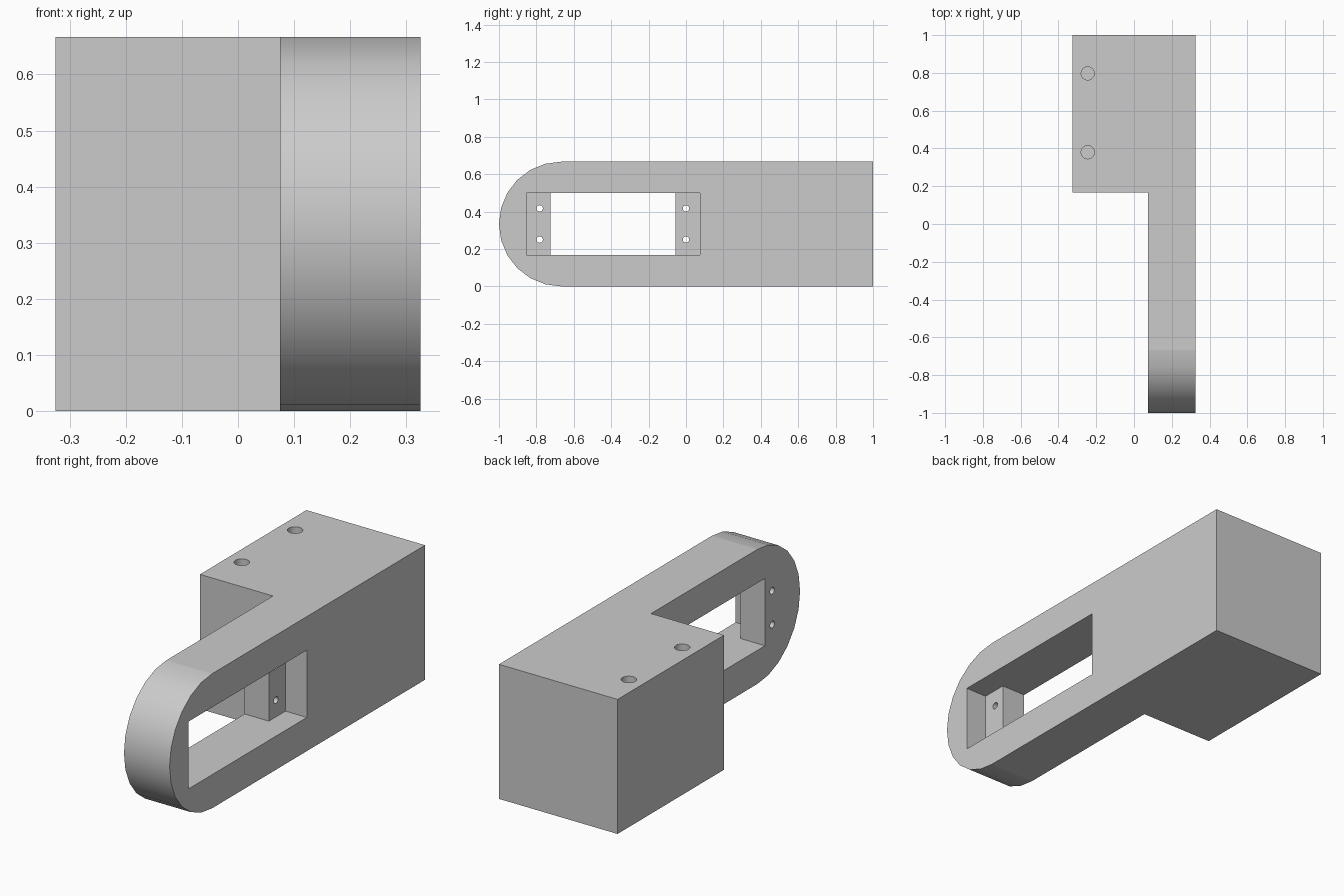
import bpy, bmesh, math
from mathutils import Matrix

cube = bpy.data.objects.get("Cube")
if cube:
    bpy.data.objects.remove(cube, do_unlink=True)

HALF_W, ARM_X = 0.325, 0.075      # outer half width, inner face of the arm
R = 1 / 3                         # rounded end radius, half the height
WIN_Z = (R / 2, 1.5 * R)          # window height range

grey = bpy.data.materials.new("plain grey")
grey.use_nodes = True
grey.diffuse_color = (0.6, 0.6, 0.6, 1)
grey.node_tree.nodes["Principled BSDF"].inputs["Base Color"].default_value = (0.6, 0.6, 0.6, 1)


def finish(name, bm):
    bmesh.ops.recalc_face_normals(bm, faces=bm.faces)
    mesh = bpy.data.meshes.new(name)
    bm.to_mesh(mesh)
    bm.free()
    mesh.materials.append(grey)
    obj = bpy.data.objects.new(name, mesh)
    bpy.context.collection.objects.link(obj)
    return obj


def box(name, xs, ys, zs):
    bm = bmesh.new()
    bmesh.ops.create_cube(bm, size=1)
    for v in bm.verts:
        v.co = [r[0] if c < 0 else r[1] for c, r in zip(v.co, (xs, ys, zs))]
    return finish(name, bm)


def rod(name, radius, depth, centre, along_x=False, sides=16):
    bm = bmesh.new()
    turn = Matrix.Rotation(math.pi / 2, 4, 'Y') if along_x else Matrix()
    bmesh.ops.create_cone(bm, cap_ends=True, segments=sides, radius1=radius, radius2=radius,
                          depth=depth, matrix=Matrix.Translation(centre) @ turn)
    return finish(name, bm)


def combine(target, tool, operation):
    tool.hide_render = True
    mod = target.modifiers.new(tool.name, 'BOOLEAN')
    mod.operation, mod.solver, mod.object = operation, 'EXACT', tool
    bpy.context.view_layer.objects.active = target
    bpy.ops.object.modifier_apply(modifier=mod.name)
    bpy.data.objects.remove(tool, do_unlink=True)


# Arm: flat bar with a half-round front end, extruded across x
bm = bmesh.new()
outline = [(1, 0), (1, 2 * R)]
for i in range(13):
    a = math.pi / 2 + i * math.pi / 12
    outline.append((R - 1 + R * math.cos(a), R + R * math.sin(a)))
side = bm.faces.new([bm.verts.new((ARM_X, y, z)) for y, z in outline])
new = bmesh.ops.extrude_face_region(bm, geom=[side])["geom"]
bmesh.ops.translate(bm, vec=(HALF_W - ARM_X, 0, 0),
                    verts=[g for g in new if isinstance(g, bmesh.types.BMVert)])
bracket = finish("mounting_bracket", bm)

# Rear block
combine(bracket, box("block", (-HALF_W, HALF_W), (R / 2, 1), (0, 2 * R)), 'UNION')

# Window through the arm, with a wider recess on the outer side
combine(bracket, box("window_cut", (0, 0.5), (-0.725, -0.055), WIN_Z), 'DIFFERENCE')
combine(bracket, box("recess_cut", (0.208, 0.5), (-0.853, 0.075), WIN_Z), 'DIFFERENCE')

# Screw holes through the recess ledges
for y in (-0.782, 0.0):
    for z in (0.25, 0.417):
        combine(bracket, rod("screw_cut", 0.017, 0.4, (0.2, y, z), along_x=True), 'DIFFERENCE')

# Blind holes in the block top
for y in (0.38, 0.797):
    combine(bracket, rod("top_hole_cut", 0.035, 0.5, (-0.245, y, 2 * R), sides=24), 'DIFFERENCE')

# Merge coplanar faces, then smooth only the curved walls
bm = bmesh.new()
bm.from_mesh(bracket.data)
bmesh.ops.dissolve_limit(bm, angle_limit=math.radians(1), verts=bm.verts, edges=bm.edges)
bm.normal_update()
for f in bm.faces:
    f.smooth = max(abs(c) for c in f.normal) < 0.999
    f.material_index = 0
bm.to_mesh(bracket.data)
bm.free()
bracket.data.materials.clear()
bracket.data.materials.append(grey)
